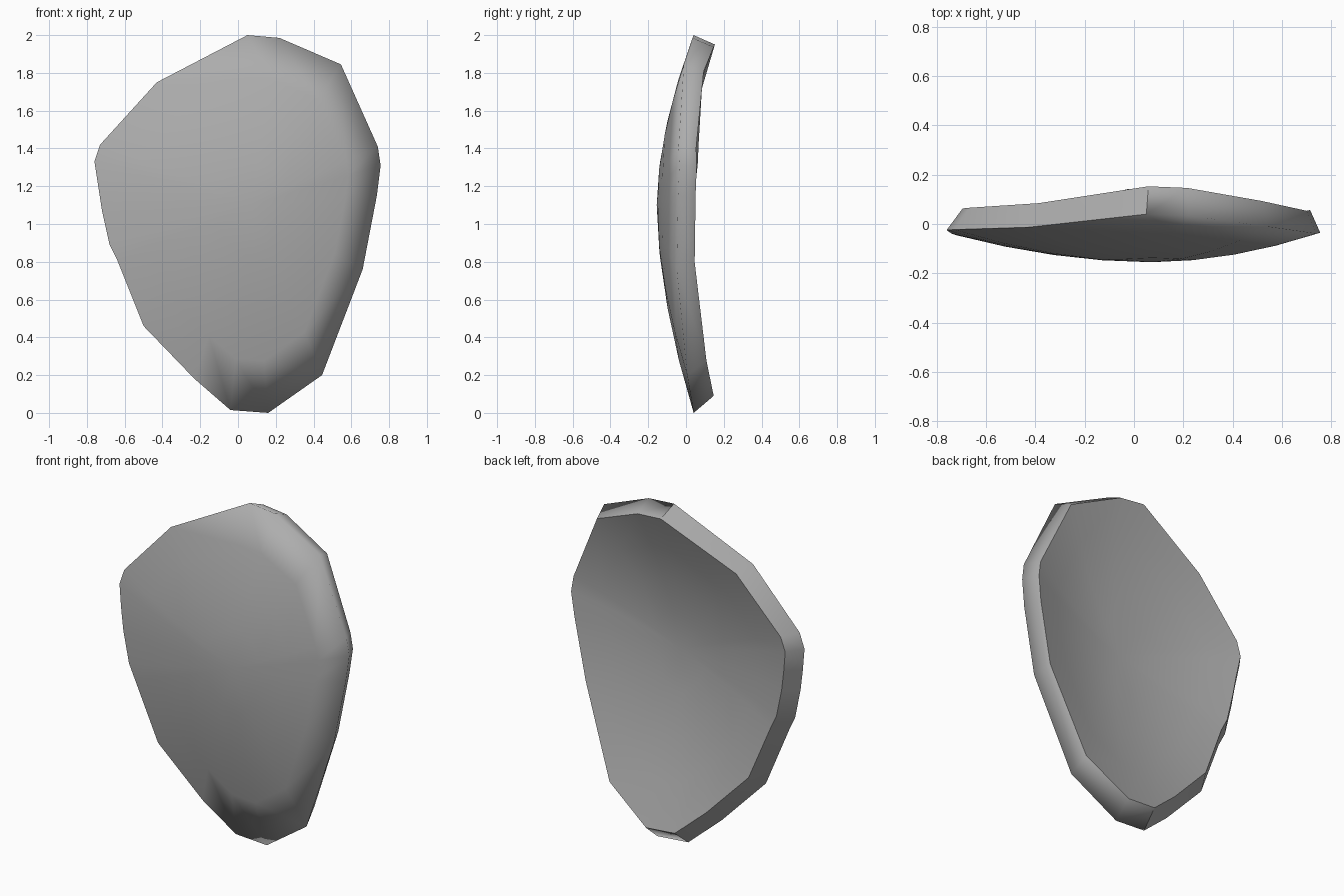
import bpy, bmesh

if "Cube" in bpy.data.objects:
    bpy.data.objects.remove(bpy.data.objects["Cube"])

# Front outline (x, z), clockwise from the top
OUTLINE = [(0.05, 2.0), (0.22, 1.985), (0.545, 1.845), (0.74, 1.41), (0.755, 1.31),
           (0.735, 1.15), (0.66, 0.76), (0.445, 0.20), (0.16, 0.0), (-0.04, 0.015),
           (-0.23, 0.18), (-0.5, 0.46), (-0.64, 0.81), (-0.68, 0.89), (-0.72, 1.07),
           (-0.74, 1.2), (-0.76, 1.33), (-0.73, 1.42), (-0.43, 1.75)]
CX, CZ = 0.07, 1.1           # crown of the dome
RINGS = (1.0, 0.75, 0.5, 0.25)
SEAM = 9                     # outline point where the soft rim ends


def dome(x, z, back):
    """Depth of the bowed plate; the upper right corner is flatter than the rest."""
    a = 0.12 * (abs(x - CX) / (0.685 if x > CX else 0.83)) ** 1.9
    t = abs(z - CZ) / (0.9 if z > CZ else 1.1)
    b = 0.195 * t ** 1.75
    p = 3.0 if x > CX and z > CZ else 1.2
    y = -0.155 + (a ** p + b ** p) ** (1 / p)
    return y + (0.105 + 0.033 * t ** (4 if z > CZ else 2) if back else 0)


def skin(bm, outline, back):
    """One bowed face made of concentric rings; returns its rim vertices."""
    rings = []
    for s in RINGS:
        ring = []
        for x, z in outline:
            px, pz = CX + (x - CX) * s, CZ + (z - CZ) * s
            ring.append(bm.verts.new((px, dome(px, pz, back), pz)))
        rings.append(ring)
    centre = bm.verts.new((CX, dome(CX, CZ, back), CZ))
    n = len(outline)
    for i in range(n):
        j = (i + 1) % n
        for a, b in zip(rings, rings[1:]):
            bm.faces.new((a[i], a[j], b[j], b[i]))
        bm.faces.new((rings[-1][i], rings[-1][j], centre))
    return rings[0]


bm = bmesh.new()
# Convex front and slightly smaller concave back
front = skin(bm, OUTLINE, False)
inset = [(0.17 + (x - 0.17) * 0.93, 1.29 + (z - 1.29) * 0.93) for x, z in OUTLINE]
rear = skin(bm, inset, True)

# Side wall: crisp rim on the left, softened front rim along the right and bottom
n = len(front)
for i in range(n):
    j = (i + 1) % n
    bm.faces.new((front[i], front[j], rear[j], rear[i]))
    bm.edges.get((rear[i], rear[j])).smooth = False
    if i >= SEAM:
        bm.edges.get((front[i], front[j])).smooth = False
for i in (0, SEAM):
    bm.edges.get((front[i], rear[i])).smooth = False
bmesh.ops.recalc_face_normals(bm, faces=bm.faces)
for f in bm.faces:
    f.smooth = True

mesh = bpy.data.meshes.new("curved_plate")
bm.to_mesh(mesh)
bm.free()
plate = bpy.data.objects.new("curved_plate", mesh)
bpy.context.collection.objects.link(plate)

# Dark grey finish
grey = bpy.data.materials.new("dark_grey")
grey.diffuse_color = (0.42, 0.42, 0.42, 1)
grey.use_nodes = True
grey.node_tree.nodes["Principled BSDF"].inputs["Base Color"].default_value = grey.diffuse_color
mesh.materials.append(grey)
